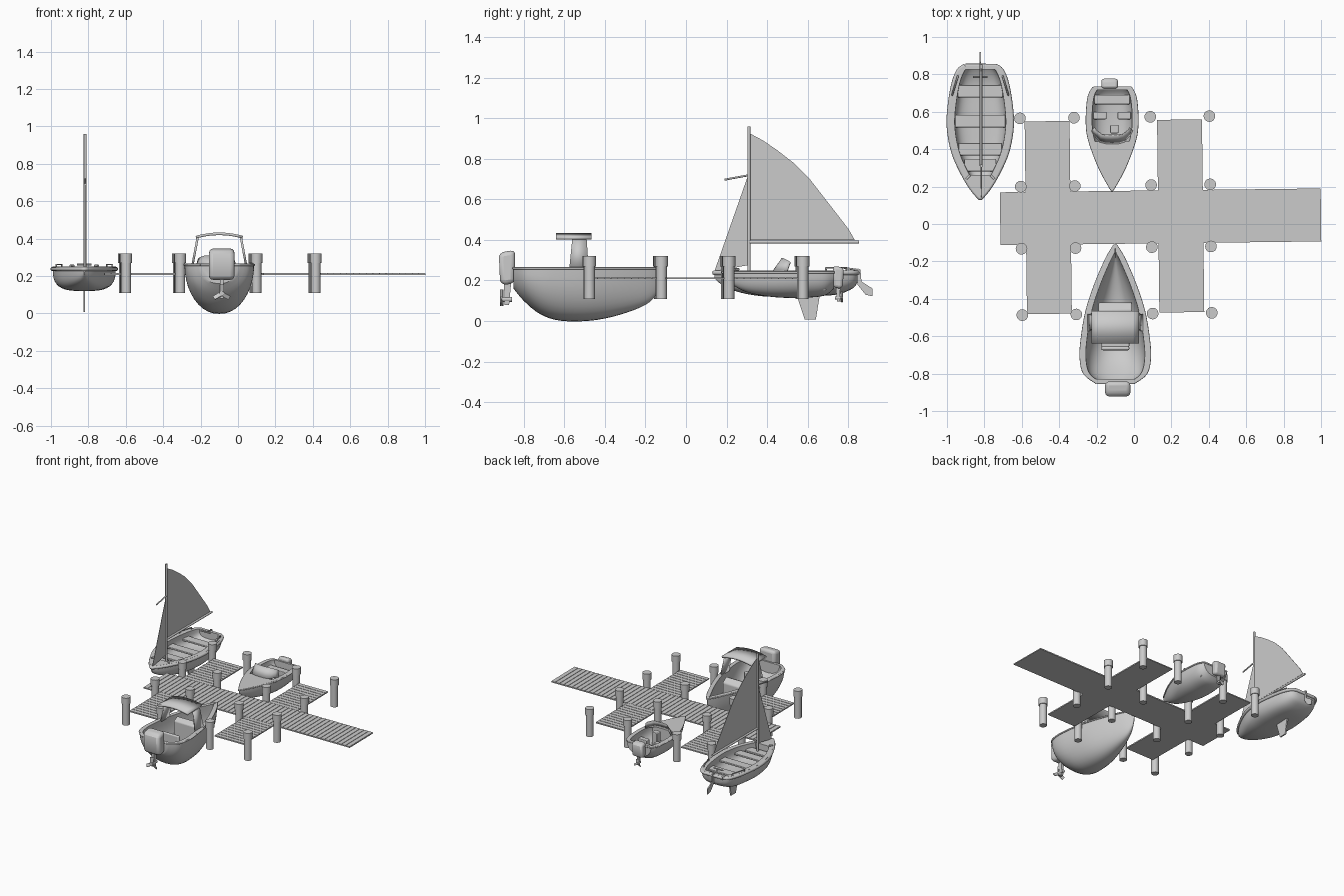
import bpy, bmesh, math
from mathutils import Matrix, Vector

if "Cube" in bpy.data.objects:
    bpy.data.objects.remove(bpy.data.objects["Cube"])

grey = bpy.data.materials.new("plain_grey")
grey.diffuse_color = (0.6, 0.6, 0.6, 1)
grey.use_nodes = True
grey.node_tree.nodes["Principled BSDF"].inputs["Base Color"].default_value = grey.diffuse_color


def finish(name, bm, bevel=0, solid=0):
    bmesh.ops.recalc_face_normals(bm, faces=bm.faces)
    me = bpy.data.meshes.new(name)
    bm.to_mesh(me)
    bm.free()
    me.materials.append(grey)
    me.shade_smooth()
    me.set_sharp_from_angle(angle=math.radians(35))
    ob = bpy.data.objects.new(name, me)
    bpy.context.collection.objects.link(ob)
    if solid:
        m = ob.modifiers.new("thickness", 'SOLIDIFY')
        m.thickness, m.offset = solid, 0
    if bevel:
        m = ob.modifiers.new("bevel", 'BEVEL')
        m.width, m.segments, m.limit_method = bevel, 3, 'ANGLE'
    return ob


def boxes(name, items, bevel=0):
    """items: (x0, x1, y0, y1, z0, z1)"""
    bm = bmesh.new()
    for x0, x1, y0, y1, z0, z1 in items:
        mat = Matrix.Translation(((x0 + x1) / 2, (y0 + y1) / 2, (z0 + z1) / 2)) \
            @ Matrix.Diagonal((x1 - x0, y1 - y0, z1 - z0, 1))
        bmesh.ops.create_cube(bm, size=1, matrix=mat)
    return finish(name, bm, bevel)


def prism(name, pts, x0, x1, bevel=0):
    """Side profile of (y, z) points extruded along x."""
    bm = bmesh.new()
    a = [bm.verts.new((x0, y, z)) for y, z in pts]
    b = [bm.verts.new((x1, y, z)) for y, z in pts]
    bm.faces.new(a)
    bm.faces.new(b[::-1])
    for i in range(len(pts)):
        j = (i + 1) % len(pts)
        bm.faces.new((a[i], b[i], b[j], a[j]))
    return finish(name, bm, bevel)


def strip(name, row_a, row_b, thick):
    bm = bmesh.new()
    a = [bm.verts.new(p) for p in row_a]
    b = [bm.verts.new(p) for p in row_b]
    for i in range(len(a) - 1):
        bm.faces.new((a[i], a[i + 1], b[i + 1], b[i]))
    return finish(name, bm, 0, thick)


def tube(name, pts, r):
    cu = bpy.data.curves.new(name, 'CURVE')
    cu.dimensions = '3D'
    cu.bevel_depth, cu.bevel_resolution, cu.use_fill_caps = r, 3, True
    sp = cu.splines.new('POLY')
    sp.points.add(len(pts) - 1)
    for p, q in zip(sp.points, pts):
        p.co = (*q, 1)
    cu.materials.append(grey)
    ob = bpy.data.objects.new(name, cu)
    bpy.context.collection.objects.link(ob)


def spline(st, s):
    """Catmull-Rom sample of a station list."""
    i = min(int(s), len(st) - 2)
    t = s - i
    p = [Vector(st[min(max(k, 0), len(st) - 1)]) for k in range(i - 1, i + 3)]
    return 0.5 * (2 * p[1] + (p[2] - p[0]) * t + (2 * p[0] - 5 * p[1] + 4 * p[2] - p[3]) * t * t
                  + (3 * p[1] - p[0] - 3 * p[2] + p[3]) * t ** 3)


def hull(name, cx, st, rim, full, inner, wall, floor, rail):
    """st: (y, half width, keel z) from stern to bow; inner: station range of the open cockpit."""
    N, M = 32, 20
    bm = bmesh.new()

    def skin(s0, s1, inset, lift):
        rows = []
        for i in range(N + 1):
            y, w, k = spline(st, s0 + (s1 - s0) * i / N)
            w, k = max(w - inset, 0.002), min(k + lift, rim - 0.02)
            row = []
            for j in range(M + 1):
                a = math.pi * (j / M - 0.5)
                x = math.copysign(abs(math.sin(a)) ** full, a) * w
                row.append(bm.verts.new((cx + x, y, rim - (rim - k) * max(math.cos(a), 0) ** full)))
            rows.append(row)
        for r, q in zip(rows, rows[1:]):
            for j in range(M):
                bm.faces.new((r[j], r[j + 1], q[j + 1], q[j]))
        bm.faces.new(rows[0])
        bm.faces.new(rows[-1])
        return rows

    out = skin(0, len(st) - 1, 0, 0)
    inn = skin(*inner, wall, floor)
    for j in (0, M):                       # gunwale / side deck
        for i in range(N):
            bm.faces.new((out[i][j], out[i + 1][j], inn[i + 1][j], inn[i][j]))
    for e in (0, N):                       # stern and bow deck
        bm.faces.new((out[e][0], out[e][M], inn[e][M], inn[e][0]))
    edge = [v[0].co.copy() for v in out] + [v[M].co.copy() for v in out[::-1]]
    edge.append(edge[0])
    finish(name, bm)
    tube(name + "_rub_rail", [(p.x, p.y, p.z - rail) for p in edge], rail)


def outboard(name, x, y, d, top, s):
    """Outboard engine hung at y, pointing along d, with cowl top at the given height."""
    P = lambda pts: [(y + d * a * s, top + b * s) for a, b in pts]
    prism(name + "_cowl", P([(0, 0), (.07, -.01), (.08, -.03), (.075, -.15), (.06, -.175), (0, -.16)]),
          x - .068 * s, x + .068 * s, .022 * s)
    prism(name + "_leg", P([(.02, -.16), (.055, -.16), (.052, -.27), (.03, -.27)]), x - .01 * s, x + .01 * s)
    tube(name + "_gearcase", [(x, *p) for p in P([(.015, -.243), (.075, -.243)])], .013 * s)
    bm = bmesh.new()
    for k in range(3):
        mat = Matrix.Translation((x, y + d * .066 * s, top - .243 * s)) @ Matrix.Rotation(k * math.tau / 3, 4, 'Y') \
            @ Matrix.Translation((0, 0, .026 * s)) @ Matrix.Rotation(.5, 4, 'Z') \
            @ Matrix.Diagonal((.024 * s, .005 * s, .045 * s, 1))
        bmesh.ops.create_cube(bm, size=1, matrix=mat)
    finish(name + "_propeller", bm)


# Dock: slabs, cross planks and posts, all turned slightly
turn = 0.012
ARMS = [(x - .12, x + .12, y0, y1) for x in (-.458, .25) for y0, y1 in ((-.475, -.105), (.178, .555))]
slabs = boxes("dock_slabs", [(-.715, 1, -.105, .178, .207, .213)] + [(*a, .207, .213) for a in ARMS])
planks = []
n = 49
for i in range(n):
    x = -.715 + i * 1.715 / n
    planks.append((x + .002, x + 1.715 / n - .002, -.105, .178, .213, .216))
for x0, x1, y0, y1 in ARMS:
    h = (y1 - y0) / 11
    planks += [(x0, x1, y0 + i * h + .002, y0 + (i + 1) * h - .002, .213, .216) for i in range(11)]
slabs.rotation_euler.z = boxes("dock_planks", planks).rotation_euler.z = turn

bm = bmesh.new()
for px in (-.603, -.314, .094, .41):
    for py in (-.48, -.125, .207, .572):
        for r, z0, z1 in ((.026, .11, .27), (.031, .27, .32)):
            bmesh.ops.create_cone(bm, cap_ends=True, segments=20, radius1=r, radius2=r, depth=z1 - z0,
                                  matrix=Matrix.Translation((px, py, (z0 + z1) / 2)))
finish("dock_posts", bm).rotation_euler.z = turn

# Large motorboat
CX = -.1
hull("large_hull", CX, [(-.85, .10, .16), (-.80, .165, .10), (-.72, .185, .035), (-.62, .18, .002), (-.47, .155, .002),
                        (-.33, .11, .03), (-.2, .055, .08), (-.14, .022, .14), (-.11, .002, .22)],
     .266, .9, (.5, 7.2), .028, .05, .006)
arch = [(CX + u * .125, .43 - .018 * u * u) for u in (-1, -.75, -.5, -.25, 0, .25, .5, .75, 1)]
strip("canopy_roof", [(x, -.64, z - .004) for x, z in arch], [(x, -.465, z - .004) for x, z in arch], .014)
for side, s in (("left", -1), ("right", 1)):
    strip("canopy_leg_" + side, [(CX + s * .143, -.575, .26), (CX + s * .143, -.48, .26)],
          [(CX + s * .115, -.56, .41), (CX + s * .115, -.49, .41)], .012)
prism("helm_console", [(-.50, .05), (-.50, .25), (-.46, .27), (-.42, .24), (-.42, .05)], CX - .09, CX + .09, .008)
boxes("helm_seat", [(CX - .075, CX + .075, -.66, -.59, .05, .17), (CX - .075, CX + .075, -.675, -.655, .05, .24)], .008)
outboard("large_engine", -.087, -.842, -1, .35, 1)

# Small motorboat
SX = -.117
hull("small_hull", SX, [(.73, .10, .16), (.68, .125, .125), (.58, .135, .115), (.48, .13, .115), (.38, .10, .125),
                        (.28, .058, .15), (.18, .002, .21)], .246, .8, (.4, 3.4), .028, .035, .006)
us = [-1, -.9, -.6, -.3, 0, .3, .6, .9, 1]
low = [(SX + u * .108, .43 + .07 * abs(u) ** 4, .246) for u in us]
high = [(SX + u * .095, .475 + .04 * abs(u) ** 4, .31 - .02 * abs(u) ** 6) for u in us]
strip("windshield", low, high, .006)
boxes("small_console", [(SX - .01, SX + .034, .485, .53, .15, .25)], .005)
boxes("small_seats", [(SX - .095, SX + .095, .64, .69, .15, .215), (SX - .1, SX - .03, .56, .6, .15, .21),
                      (SX + .03, SX + .1, .56, .6, .15, .21)], .005)
outboard("small_engine", -.13, .725, 1, .272, .65)

# Sailboat hull, benches and fittings
BX = -.822
hull("sailboat_hull", BX, [(.845, .08, .19), (.82, .115, .16), (.74, .145, .13), (.6, .166, .122), (.5, .166, .12),
                           (.38, .142, .122), (.27, .093, .14), (.19, .045, .17), (.14, .003, .21)],
     .25, .62, (.9, 6.1), .032, .03, .012)
boxes("benches", [(BX - w, BX + w, y - .033, y + .033, .205, .218)
                  for y, w in ((.71, .12), (.55, .134), (.4, .115), (.315, .085))], .003)
for s in (-1, 1):
    tube("stern_grab_rail", [(BX + s * .15, .69, .25), (BX + s * .15, .69, .262), (BX + s * .12, .79, .262),
                             (BX + s * .12, .79, .25)], .005)
    tube("bow_cleat", [(BX + s * .075, .24, .255), (BX + s * .055, .26, .255)], .006)
tube("tiller_bar", [(BX - .04, .785, .262), (BX + .04, .785, .262)], .005)
tube("tiller", [(BX, .78, .262), (BX, .86, .25)], .005)
prism("rudder", [(.845, .26), (.86, .255), (.865, .195), (.92, .16), (.918, .122), (.885, .13), (.845, .18)],
      BX - .004, BX + .004)
prism("daggerboard", [(.545, .13), (.66, .13), (.64, .008), (.585, .008)], BX - .005, BX + .005)

# Mast, boom and sails
MX = -.817
tube("mast", [(MX, .31, .14), (MX, .31, .96)], .008)
tube("boom", [(MX, .31, .39), (MX, .852, .39)], .008)
tube("jib_spar", [(MX, .19, .697), (MX, .305, .718)], .005)
prism("main_sail", [(.315, .40), (.315, .925), (.38, .89), (.45, .842), (.53, .78), (.61, .70), (.68, .61),
                    (.75, .52), (.80, .455), (.832, .40)], MX - .0015, MX + .0015)
prism("jib_sail", [(.14, .245), (.303, .71), (.303, .275)], MX - .0015, MX + .0015)
